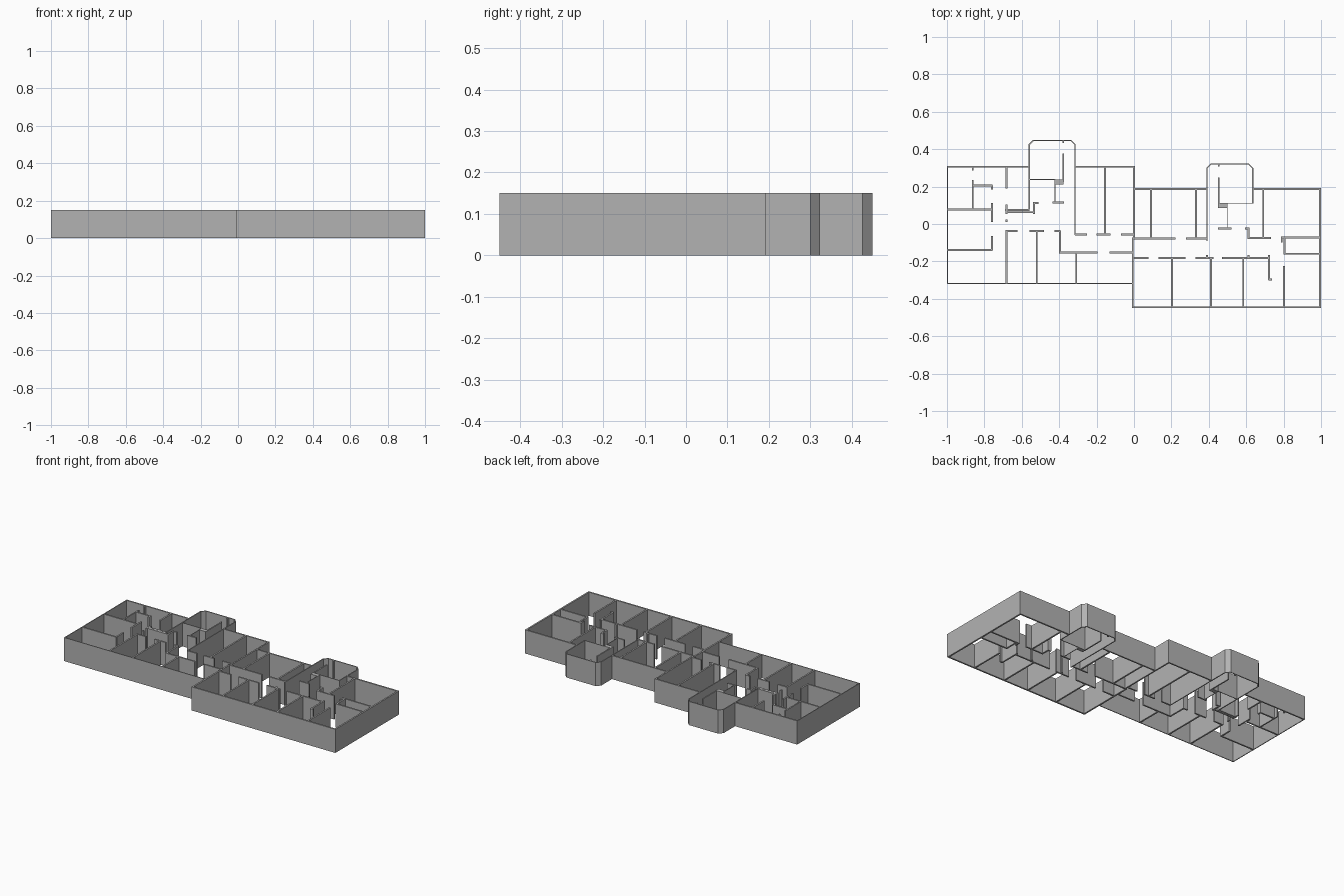
import bpy, bmesh
from mathutils import Vector

HEIGHT = 0.15
grey = bpy.data.materials.new("wall grey")
grey.diffuse_color = (0.45, 0.45, 0.45, 1)


def add_wall(bm, path, t):
    """Mitred vertical wall of thickness t along an open plan path."""
    p = [Vector(q) for q in path]
    dirs = [(b - a).normalized() for a, b in zip(p, p[1:])]
    rings = []
    for i, q in enumerate(p):
        d0, d1 = dirs[max(i - 1, 0)], dirs[min(i, len(dirs) - 1)]
        n0, n1 = Vector((-d0.y, d0.x)), Vector((-d1.y, d1.x))
        m = (n0 + n1).normalized()
        off = m * (t / 2 / m.dot(n0))
        a, b = q + off, q - off
        rings.append([bm.verts.new((c.x, c.y, z)) for c, z in
                      ((a, 0), (b, 0), (b, HEIGHT), (a, HEIGHT))])
    for r, s in zip(rings, rings[1:]):
        for k in range(4):
            bm.faces.new((r[k], r[(k + 1) % 4], s[(k + 1) % 4], s[k]))
    bm.faces.new(rings[0][::-1])
    bm.faces.new(rings[-1])


def build(name, walls):
    bm = bmesh.new()
    for path, t in walls:
        add_wall(bm, path, t)
    bmesh.ops.recalc_face_normals(bm, faces=bm.faces)
    me = bpy.data.meshes.new(name)
    bm.to_mesh(me)
    bm.free()
    me.materials.append(grey)
    bpy.context.collection.objects.link(bpy.data.objects.new(name, me))


def rows(y, t, *spans):
    """Wall running in x, broken by door gaps."""
    return [([(a, y), (b, y)], t) for a, b in spans]


def cols(x, t, *spans):
    """Wall running in y, broken by door gaps."""
    return [([(x, a), (x, b)], t) for a, b in spans]


def stair_tower(x0, x1, y0, y1, top, c=0.022):
    """Projecting stair bay with chamfered corners."""
    return [([(x0, y0), (x0, top - c), (x0 + c, top), (x1 - c, top),
              (x1, top - c), (x1, y1)], 0.006)]


# Outer shells
build("left_outer_walls",
      [([(-0.01, -0.3175), (-0.9975, -0.3175), (-0.9975, 0.305)], 0.005)]
      + rows(0.306, 0.009, (-1, -0.56), (-0.315, 0.005))
      + cols(0.0, 0.009, (-0.08, 0.306)))
build("right_outer_walls",
      [([(-0.007, -0.075), (-0.007, -0.445), (0.995, -0.445), (0.995, 0.187),
         (0.635, 0.187)], 0.01)]
      + rows(0.187, 0.009, (0.0, 0.39)))

# Stair bays
build("left_stair_bay", stair_tower(-0.56, -0.315, 0.08, -0.06, 0.447))
build("right_stair_bay", stair_tower(0.39, 0.635, -0.09, 0.11, 0.321))

T = 0.01
# Stair core partitions
build("left_stair_core",
      rows(0.238, 0.004, (-0.56, -0.42)) + cols(-0.422, 0.004, (0.115, 0.24))
      + rows(0.225, 0.026, (-0.424, -0.376))
      + cols(-0.379, 0.008, (0.225, 0.377), (0.432, 0.447))
      + rows(0.115, T, (-0.436, -0.374)))
build("right_stair_core",
      rows(0.111, 0.004, (0.495, 0.635)) + cols(0.498, 0.004, (-0.022, 0.11))
      + rows(0.099, 0.026, (0.45, 0.5))
      + cols(0.453, 0.008, (0.1, 0.249), (0.307, 0.321))
      + rows(-0.025, T, (0.45, 0.52)))

# Left flat partitions
build("left_rear_partitions",
      cols(-0.862, 0.008, (0.286, 0.306), (0.08, 0.235))
      + rows(0.206, T, (-0.862, -0.757)) + cols(-0.76, T, (0.185, 0.206))
      + rows(0.077, T, (-1, -0.757))
      + cols(-0.76, T, (0.012, 0.113), (-0.14, -0.065))
      + rows(-0.14, T, (-1, -0.757))
      + cols(-0.682, T, (0.19, 0.306), (0.053, 0.105), (0.01, 0.025))
      + rows(0.075, 0.012, (-0.69, -0.56)) + rows(0.063, T, (-0.68, -0.533))
      + cols(-0.534, T, (0.053, 0.118)) + rows(0.113, T, (-0.534, -0.51))
      + cols(-0.156, T, (-0.06, 0.306))
      + rows(-0.057, T, (-0.315, -0.25), (-0.2, -0.125), (-0.07, 0.0)))
build("left_front_partitions",
      rows(-0.037, T, (-0.687, -0.622), (-0.56, -0.48), (-0.425, -0.392))
      + cols(-0.682, T, (-0.318, -0.037)) + cols(-0.52, T, (-0.318, -0.037))
      + cols(-0.396, T, (-0.157, -0.037))
      + rows(-0.153, T, (-0.4, -0.195), (-0.13, -0.007))
      + cols(-0.309, T, (-0.318, -0.153)))

# Right flat partitions
build("right_rear_partitions",
      cols(0.09, T, (-0.077, 0.187)) + cols(0.332, T, (-0.077, 0.187))
      + rows(-0.077, T, (-0.01, 0.222), (0.277, 0.39))
      + rows(-0.025, T, (0.593, 0.616)) + cols(0.612, T, (-0.08, -0.02))
      + rows(-0.075, T, (0.612, 0.733)) + cols(0.691, T, (-0.075, 0.187))
      + cols(0.79, T, (-0.1, -0.07)) + cols(0.805, T, (-0.162, -0.07))
      + rows(-0.073, T, (0.785, 0.995)) + rows(-0.159, T, (0.805, 0.995)))
build("right_front_partitions",
      rows(-0.181, T, (-0.007, 0.077), (0.132, 0.275), (0.33, 0.424),
           (0.47, 0.724))
      + cols(0.39, T, (-0.181, -0.165)) + cols(0.612, T, (-0.181, -0.165))
      + cols(0.203, T, (-0.445, -0.181)) + cols(0.411, T, (-0.445, -0.181))
      + cols(0.584, T, (-0.445, -0.181)) + cols(0.722, T, (-0.3, -0.165))
      + rows(-0.297, T, (0.718, 0.738)) + cols(0.802, T, (-0.445, -0.225)))
